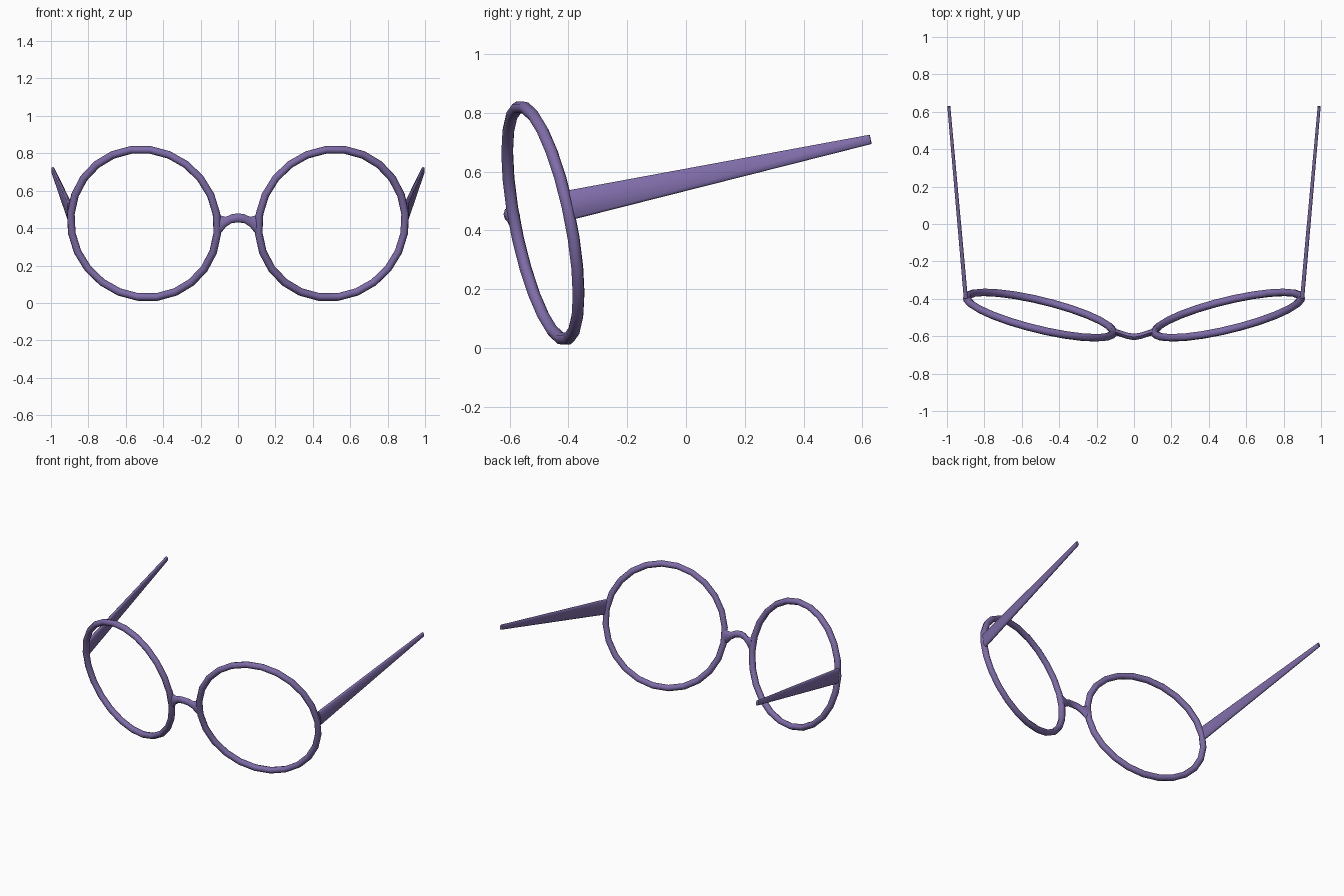
import bpy, bmesh, math
from mathutils import Vector, Matrix

if "Cube" in bpy.data.objects:
    bpy.data.objects.remove(bpy.data.objects["Cube"])

frame_mat = bpy.data.materials.new("purple frame")
frame_mat.diffuse_color = (0.21, 0.15, 0.39, 1)
frame_mat.use_nodes = True
frame_mat.node_tree.nodes["Principled BSDF"].inputs["Base Color"].default_value = frame_mat.diffuse_color


def finish(name, bm, angle, mirror=False):
    """Turn a bmesh into a named, coloured, smooth object, mirrored over x if asked."""
    bmesh.ops.recalc_face_normals(bm, faces=bm.faces)
    mesh = bpy.data.meshes.new(name)
    bm.to_mesh(mesh)
    bm.free()
    mesh.materials.append(frame_mat)
    ob = bpy.data.objects.new(name, mesh)
    bpy.context.collection.objects.link(ob)
    bpy.ops.object.select_all(action='DESELECT')
    ob.select_set(True)
    bpy.context.view_layer.objects.active = ob
    bpy.ops.object.shade_smooth_by_angle(angle=math.radians(angle))
    if mirror:
        ob.modifiers.new("Mirror", 'MIRROR').use_mirror_merge = False
    return ob


def loft(sections, closed=False):
    """Skin a list of point loops; cap the ends when the path is open."""
    bm = bmesh.new()
    rings = [[bm.verts.new(p) for p in s] for s in sections]
    n = len(rings[0])
    for i in range(len(rings) - (0 if closed else 1)):
        a, b = rings[i], rings[(i + 1) % len(rings)]
        for j in range(n):
            bm.faces.new((a[j], a[(j + 1) % n], b[(j + 1) % n], b[j]))
    if not closed:
        bm.faces.new(rings[0])
        bm.faces.new(rings[-1])
    return bm


# Round lens rims: upright torus, top leaned forward, outer side swept back
R, r, SEG, SIDES = 0.404, 0.021, 24, 8
pose = (Matrix.Translation((0.502, -0.487, 0.425))
        @ Matrix.Rotation(math.radians(13.7), 4, 'Z')
        @ Matrix.Rotation(math.radians(11), 4, 'X'))
sections = []
for i in range(SEG):
    a = 2 * math.pi * (i + 0.5) / SEG
    loop = []
    for j in range(SIDES):
        b = 2 * math.pi * j / SIDES
        d = R + r * math.cos(b)
        loop.append(pose @ Vector((d * math.cos(a), r * math.sin(b), d * math.sin(a))))
    sections.append(loop)
finish("lens_rim", loft(sections, closed=True), 60, mirror=True)

# Arched nose bridge: x, y, z, half depth, half height (flares where it meets the rims)
half = [(0.0, -0.604, 0.455, 0.017, 0.024), (0.035, -0.598, 0.450, 0.017, 0.024),
        (0.065, -0.588, 0.433, 0.017, 0.027), (0.085, -0.582, 0.423, 0.017, 0.042),
        (0.108, -0.578, 0.417, 0.017, 0.056)]
path = [(-x, y, z, d, h) for x, y, z, d, h in reversed(half[1:])] + half
sections = [[(x, y + d * math.cos(2 * math.pi * j / 8), z + h * math.sin(2 * math.pi * j / 8))
             for j in range(8)] for x, y, z, d, h in path]
finish("nose_bridge", loft(sections), 60)

# Straight temples: flat bars tapering and rising to the back
start, end = Vector((0.900, -0.388, 0.488)), Vector((0.990, 0.628, 0.710))
along = (end - start).normalized()
side = along.cross(Vector((0, 0, 1))).normalized()
up = side.cross(along)
sections = []
for p, w, h in ((start, 0.011, 0.050), (end, 0.008, 0.016)):
    c = w * 0.6
    outline = [(w, h - c), (w - c, h), (c - w, h), (-w, h - c),
               (-w, c - h), (c - w, -h), (w - c, -h), (w, c - h)]
    sections.append([p + side * u + up * v for u, v in outline])
finish("temple", loft(sections), 50, mirror=True)
